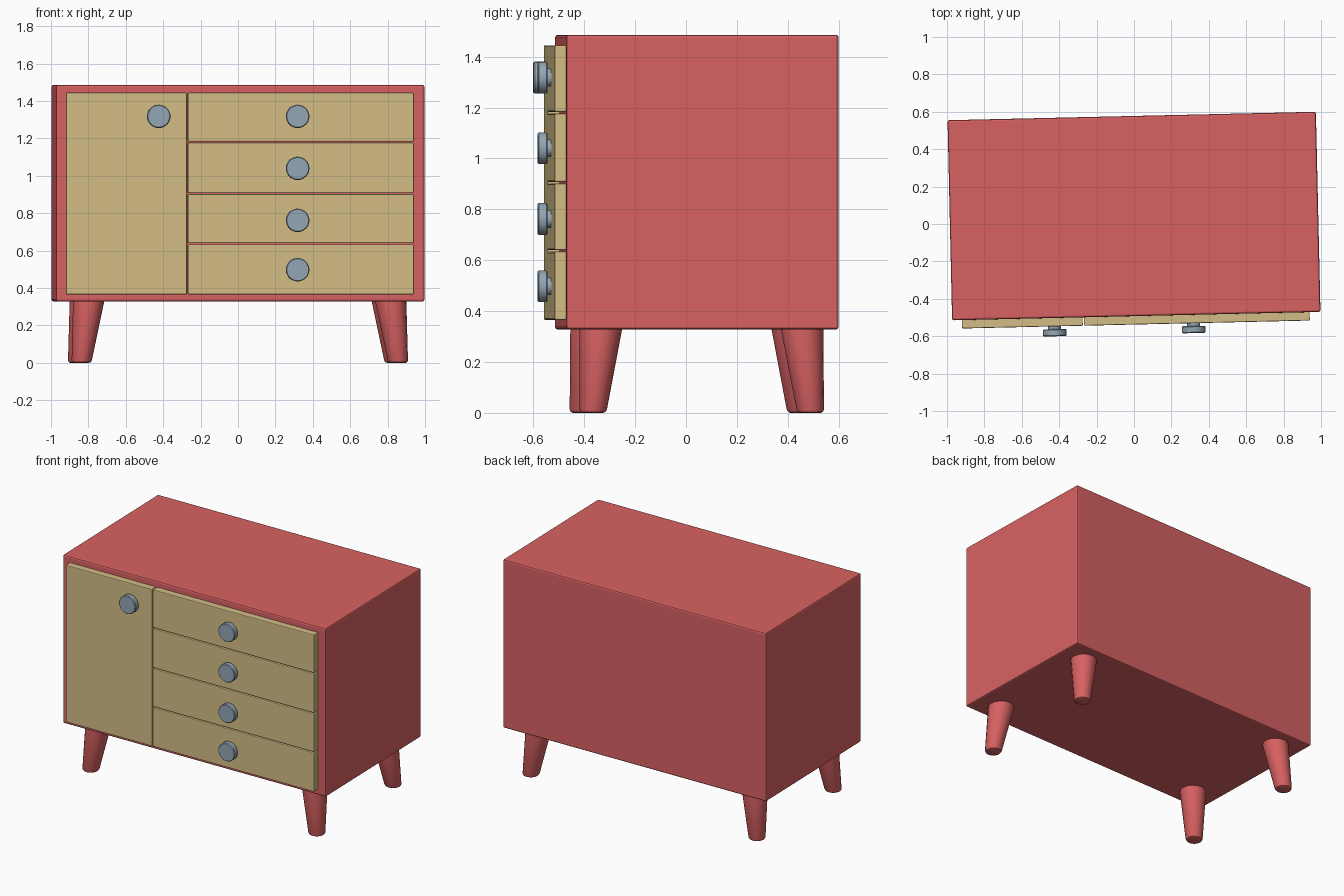
import bpy, bmesh, math
from mathutils import Vector, Matrix

if "Cube" in bpy.data.objects:
    bpy.data.objects.remove(bpy.data.objects["Cube"])

# The whole cabinet is turned slightly about z
TURN = Matrix.Translation((0, 0.0425, 0)) @ Matrix.Rotation(math.radians(1.31), 4, 'Z')


def material(name, rgb):
    m = bpy.data.materials.new(name)
    m.diffuse_color = (*rgb, 1)
    m.use_nodes = True
    m.node_tree.nodes["Principled BSDF"].inputs["Base Color"].default_value = m.diffuse_color
    return m


RED = material("red_paint", (0.687, 0.120, 0.122))
TAN = material("tan_front", (0.658, 0.515, 0.242))
BLUE = material("blue_grey_knob", (0.292, 0.386, 0.462))


def finish(bm, name, mat, smooth=False):
    me = bpy.data.meshes.new(name)
    bmesh.ops.recalc_face_normals(bm, faces=bm.faces)
    bm.to_mesh(me)
    bm.free()
    me.materials.append(mat)
    ob = bpy.data.objects.new(name, me)
    bpy.context.collection.objects.link(ob)
    ob.matrix_world = TURN
    if smooth:
        bpy.context.view_layer.objects.active = ob
        ob.select_set(True)
        bpy.ops.object.shade_smooth_by_angle(angle=math.radians(30))
        ob.select_set(False)
    return ob


def box(name, lo, hi, mat, bevel):
    lo, hi = Vector(lo), Vector(hi)
    bm = bmesh.new()
    bmesh.ops.create_cube(bm, size=1)
    bmesh.ops.scale(bm, vec=hi - lo, verts=bm.verts)
    bmesh.ops.translate(bm, vec=(lo + hi) / 2, verts=bm.verts)
    bmesh.ops.bevel(bm, geom=bm.edges[:], offset=bevel, segments=2,
                    profile=0.5, affect='EDGES')
    return finish(bm, name, mat)


def rings(name, sections, axis_point, mat, sides, smooth):
    """Loft circles given as (centre, radius); axis_point maps (u, v) to an offset."""
    bm = bmesh.new()
    loops = []
    for centre, r in sections:
        loops.append([bm.verts.new(Vector(centre) + axis_point(
            r * math.cos(2 * math.pi * i / sides), r * math.sin(2 * math.pi * i / sides)))
            for i in range(sides)])
    for a, b in zip(loops, loops[1:]):
        for i in range(sides):
            j = (i + 1) % sides
            bm.faces.new((a[i], a[j], b[j], b[i]))
    bm.faces.new(loops[0])
    bm.faces.new(loops[-1])
    return finish(bm, name, mat, smooth)


# Cabinet body
box("cabinet_body", (-0.985, -0.535, 0.328), (0.985, 0.535, 1.486), RED, 0.01)

# Door and drawer fronts
BACK, FRONT, GAP = -0.525, -0.58, 0.003
box("door_front", (-0.933, BACK, 0.366), (-0.284 - GAP, FRONT, 1.445), TAN, 0.005)
levels = [0.366, 0.637, 0.905, 1.18, 1.445]
for i, (z0, z1) in enumerate(zip(levels, levels[1:])):
    box(f"drawer_front_{i + 1}", (-0.284 + GAP, BACK, z0 + (GAP if i else 0)),
        (0.927, FRONT, z1 - (GAP if i < 3 else 0)), TAN, 0.005)


# Round knobs on short stems
def knob(name, x, z):
    prof = [(-0.57, 0.035), (-0.595, 0.035), (-0.595, 0.058), (-0.599, 0.0625),
            (-0.628, 0.0625), (-0.633, 0.058)]
    rings(name, [((x, y, z), r) for y, r in prof],
          lambda u, v: Vector((u, 0, v)), BLUE, 32, True)


knob("door_knob", -0.438, 1.318)
for i, z in enumerate((0.498, 0.762, 1.04, 1.318)):
    knob(f"drawer_knob_{i + 1}", 0.305, z)

# Splayed tapered legs
for sx, xn in ((-1, "left"), (1, "right")):
    for sy, yn in ((-1, "front"), (1, "back")):
        foot = Vector((sx * 0.847, sy * 0.428, 0))
        top = Vector((sx * 0.807, sy * 0.395, 0.335))
        prof = [(0, 0.040), (0.012, 0.049), (0.04, 0.054), (1, 0.084)]
        rings(f"{yn}_{xn}_leg", [(foot.lerp(top, t), r) for t, r in prof],
              lambda u, v: Vector((u, v, 0)), RED, 16, True)
